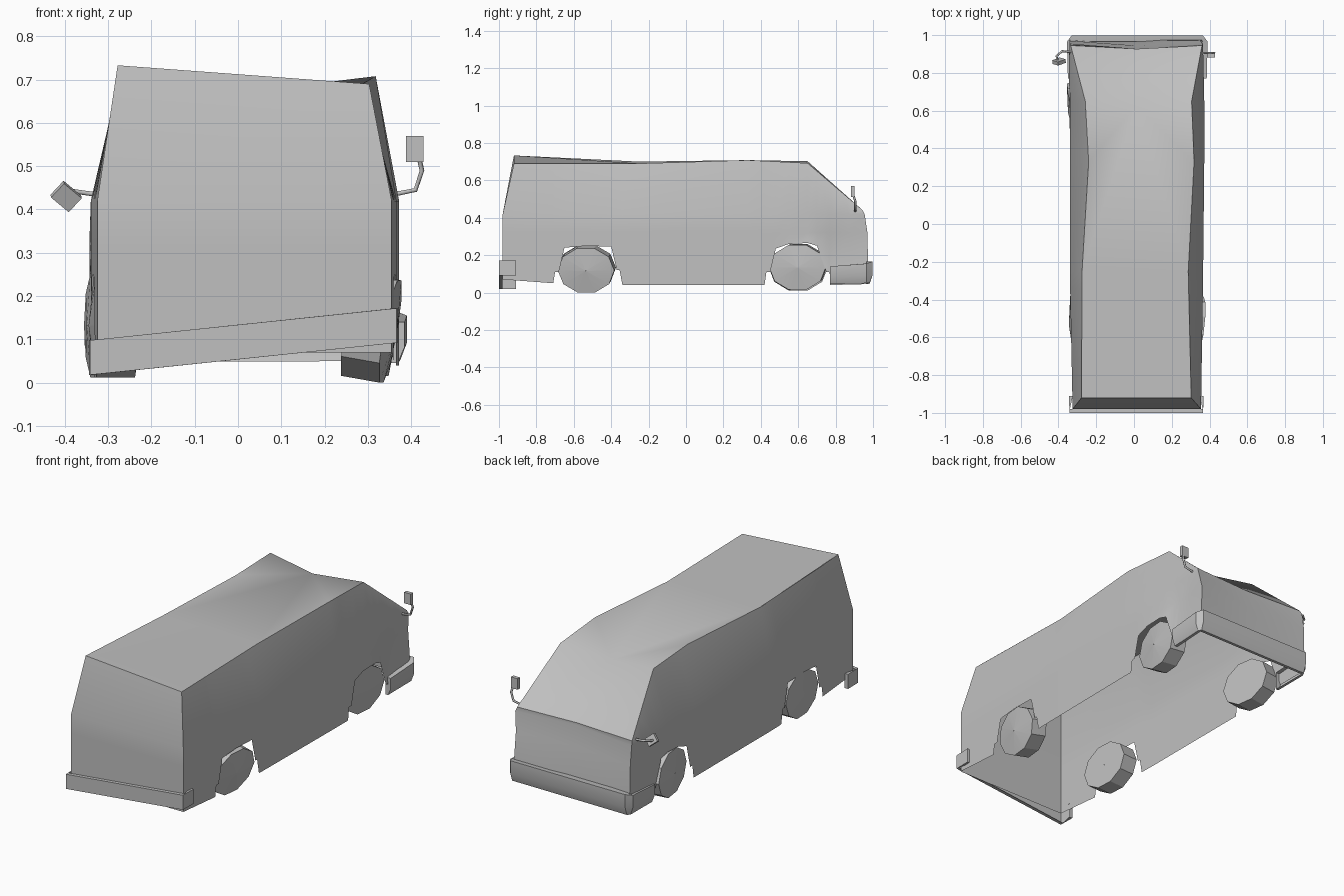
import bpy, bmesh, math
from mathutils import Vector, Euler

old = bpy.data.objects.get("Cube")
if old:
    bpy.data.objects.remove(old, do_unlink=True)

grey = bpy.data.materials.new("plain grey")
grey.use_nodes = True
grey.diffuse_color = (0.53, 0.53, 0.53, 1)
grey.node_tree.nodes["Principled BSDF"].inputs["Base Color"].default_value = (0.53, 0.53, 0.53, 1)


def finish(name, bm, angle=30):
    bmesh.ops.remove_doubles(bm, verts=bm.verts, dist=0.0005)
    bmesh.ops.recalc_face_normals(bm, faces=bm.faces)
    me = bpy.data.meshes.new(name)
    bm.to_mesh(me)
    bm.free()
    me.materials.append(grey)
    ob = bpy.data.objects.new(name, me)
    bpy.context.collection.objects.link(ob)
    bpy.ops.object.select_all(action='DESELECT')
    ob.select_set(True)
    bpy.context.view_layer.objects.active = ob
    bpy.ops.object.shade_smooth_by_angle(angle=math.radians(angle))
    return ob


def grid(bm, rows):
    """Skin a list of equally long point rows with quads."""
    vs = [[bm.verts.new(p) for p in row] for row in rows]
    for a, b in zip(vs, vs[1:]):
        for i in range(len(a) - 1):
            bm.faces.new((a[i], a[i + 1], b[i + 1], b[i]))


def lerp(table, y):
    """Interpolate a table of (y, values...) rows."""
    for a, b in zip(table, table[1:]):
        if y <= b[0]:
            t = max(0, (y - a[0]) / (b[0] - a[0]))
            return [p + (q - p) * t for p, q in zip(a[1:], b[1:])]


# Bottom edge of the sides, with both wheel arches
sill = [(-0.98, 0.07), (-0.71, 0.05), (-0.70, 0.11), (-0.68, 0.11), (-0.65, 0.24),
        (-0.53, 0.25), (-0.40, 0.245), (-0.37, 0.12), (-0.355, 0.12), (-0.34, 0.04),
        (-0.25, 0.04), (0.33, 0.04), (0.42, 0.04), (0.43, 0.11), (0.45, 0.11), (0.48, 0.235),
        (0.55, 0.26), (0.65, 0.265), (0.70, 0.25), (0.75, 0.11), (0.765, 0.11), (0.78, 0.07),
        (0.87, 0.07), (0.975, 0.07)]
# Station tables: y, low x, top x, top z
right_rail = [(-0.98, -0.325, -0.278, 0.733), (-0.25, -0.34, -0.275, 0.70),
              (0.33, -0.34, -0.24, 0.708), (0.65, -0.34, -0.258, 0.702), (0.975, -0.34, -0.335, 0.44)]
left_rail = [(-0.98, 0.355, 0.303, 0.69), (-0.25, 0.366, 0.287, 0.69),
             (0.33, 0.372, 0.318, 0.708), (0.65, 0.372, 0.305, 0.692), (0.975, 0.365, 0.36, 0.44)]


def top_y(y):
    # The rear wall leans in above the belt and the nose leans back
    return -0.92 if y < -0.9 else y - 0.03 * max(0, y - 0.65) / 0.325


def column(table, y, bottom):
    low, top, z = lerp(table, y)
    dent = max(0, 1 - abs(y - 0.82) / 0.3) * (0.03 if low > 0 else 0.004)
    nose = 0.01 if y > 0.9 else 0
    return [(low, y, bottom), (low - dent, y - nose / 2, 0.32),
            (low, y - nose * 2, 0.42), (top, top_y(y), z)]


body = bmesh.new()
for table in (right_rail, left_rail):
    grid(body, [column(table, y, z) for y, z in sill])

# Rear wall
grid(body, list(zip(column(right_rail, -0.98, 0.07), column(left_rail, -0.98, 0.07))))

# Roof: flat rear part, then creased facets meeting at a sunken windscreen centre
right, left = [[column(t, row[0], 0)[-1] for row in t] for t in (right_rail, left_rail)]
sunk = Vector((0.012, 0.625, 0.67))
grid(body, [(right[0], left[0]), (right[1], left[1])])
for a, b in ((right[1], left[1]), (right[1], right[2]), (right[2], right[3]),
             (left[1], left[2]), (left[2], left[3])):
    body.faces.new([body.verts.new(p) for p in (a, b, sunk)])

# Pushed-in nose panel
nose_rows = []
for p, q, push in zip(column(right_rail, 0.975, 0.07), column(left_rail, 0.975, 0.07),
                      (0.0, 0.025, 0.04, 0.018)):
    m = (Vector(p) + Vector(q)) / 2
    m.y -= push
    nose_rows.append([p, m, q])
grid(body, nose_rows)

# Windscreen, running from the roof down to the belt
grid(body, [(right[3], sunk, left[3]), nose_rows[-1]])
finish("body_shell", body, 40)


def bumper(name, path, thick, tuck):
    """Sweep an open-backed channel along (x, y, low z, high z) points."""
    bm = bmesh.new()
    rows = []
    for i, (x, y, lo, hi) in enumerate(path):
        p = Vector(path[max(0, i - 1)][:2])
        n = Vector(path[min(len(path) - 1, i + 1)][:2])
        d = (n - p).normalized()

        def inset(amount, z):
            return (x + d.y * amount, y - d.x * amount, z)
        rows.append([inset(thick, hi), inset(0, hi), inset(0, lo + (hi - lo) * 0.4),
                     inset(tuck, lo), inset(thick, lo)])
    grid(bm, rows)
    for row in (rows[0], rows[-1]):
        bm.faces.new([bm.verts.new(p) for p in row])
    finish(name, bm)


bumper("front_bumper", [(-0.35, 0.77, 0.04, 0.14), (-0.355, 0.965, 0.045, 0.155),
                        (-0.33, 0.998, 0.048, 0.165), (0.365, 0.998, 0.05, 0.165),
                        (0.39, 0.965, 0.05, 0.155), (0.385, 0.77, 0.045, 0.14)], 0.032, 0.016)
bumper("rear_bumper", [(0.368, -0.91, 0.092, 0.172), (0.366, -1.0, 0.092, 0.172),
                       (-0.342, -1.0, 0.018, 0.098), (-0.344, -0.91, 0.018, 0.098)], 0.02, 0.0)


def wheel(name, x, y, z, yaw, camber):
    """Ten-sided wheel with a shallow cone on the outer face."""
    side = math.copysign(1, x)
    bm = bmesh.new()
    rows = []
    for off, r in ((-0.045, 0.01), (-0.045, 1), (0.045, 1), (0.06, 0.01)):
        rows.append([(off * side, 0.152 * r * math.cos(k * math.tau / 10),
                      0.126 * r * math.sin(k * math.tau / 10)) for k in range(11)])
    grid(bm, rows)
    ob = finish(name, bm, 5)
    ob.rotation_euler = Euler((0, math.radians(camber), math.radians(yaw)))
    ob.location = (x, y, z)


wheel("front_left_wheel", 0.305, 0.60, 0.137, -5, 3)
wheel("front_right_wheel", -0.29, 0.60, 0.132, 8, 0)
wheel("rear_left_wheel", 0.308, -0.53, 0.126, -6, 10)
wheel("rear_right_wheel", -0.285, -0.53, 0.132, 3, 0)


def mirror(side, arm, centre, size, rot):
    """Wing mirror on a bent tube."""
    cu = bpy.data.curves.new(side + "_mirror_arm", 'CURVE')
    cu.dimensions = '3D'
    cu.bevel_depth = 0.006
    cu.bevel_resolution = 1
    cu.use_fill_caps = True
    sp = cu.splines.new('POLY')
    sp.points.add(len(arm) - 1)
    for pt, co in zip(sp.points, arm):
        pt.co = (*co, 1)
    cu.materials.append(grey)
    bpy.context.collection.objects.link(bpy.data.objects.new(cu.name, cu))
    bm = bmesh.new()
    bmesh.ops.create_cube(bm, size=1)
    bmesh.ops.scale(bm, vec=size, verts=bm.verts)
    ob = finish(side + "_mirror", bm)
    ob.location = centre
    ob.rotation_euler = [math.radians(r) for r in rot]


mirror("left", [(0.36, 0.905, 0.435), (0.41, 0.905, 0.445), (0.425, 0.905, 0.49), (0.418, 0.895, 0.52)],
       (0.408, 0.892, 0.54), (0.04, 0.02, 0.06), (0, 0, 0))
mirror("right", [(-0.33, 0.91, 0.435), (-0.38, 0.915, 0.442), (-0.41, 0.89, 0.44), (-0.405, 0.86, 0.43)],
       (-0.397, 0.86, 0.43), (0.055, 0.02, 0.045), (25, 38, 20))
